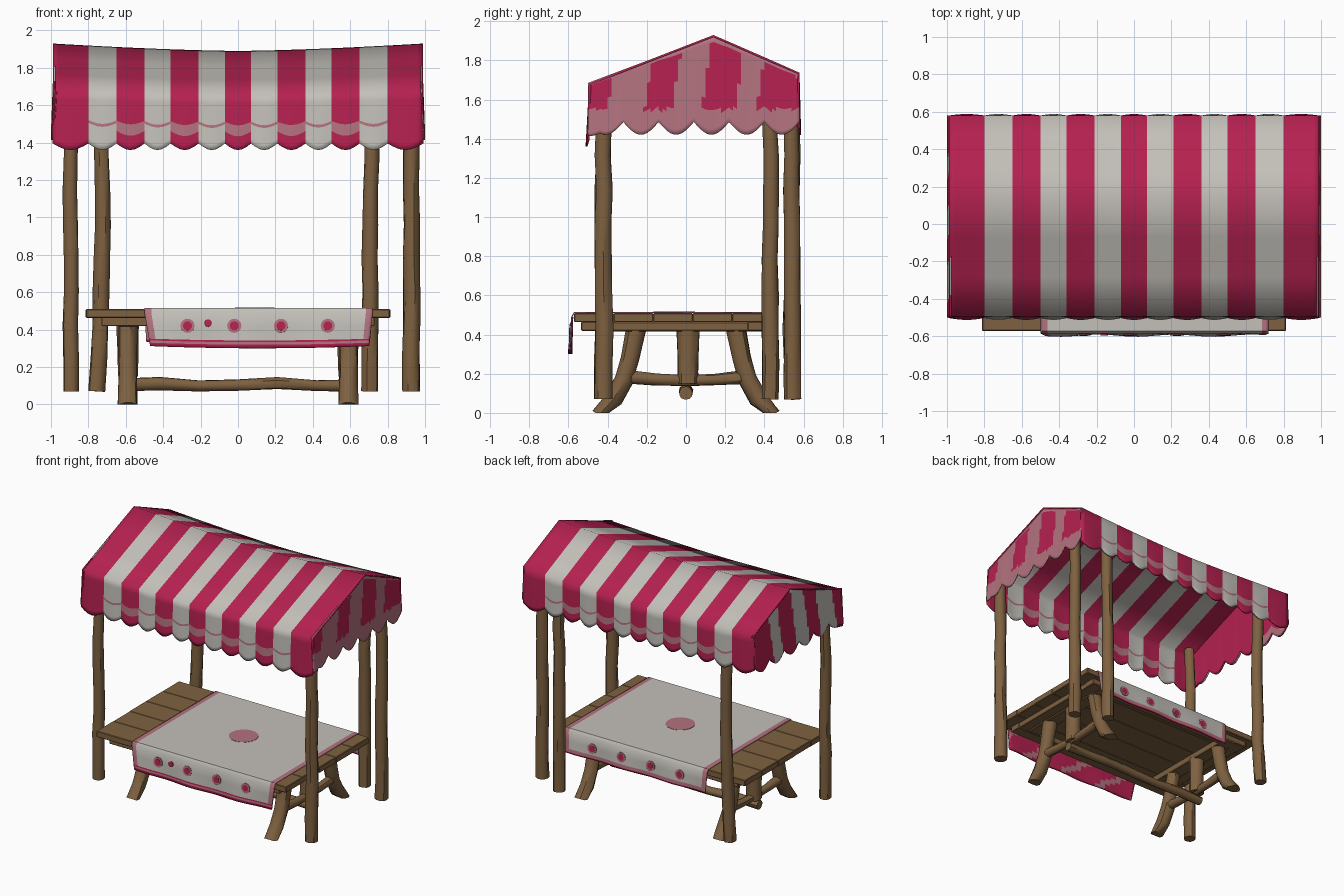
import bpy, bmesh, math, random
from mathutils import Vector, Matrix

random.seed(4)
cube = bpy.data.objects.get("Cube")
if cube:
    bpy.data.objects.remove(cube)


def material(name, rgb):
    m = bpy.data.materials.new(name)
    m.use_nodes = True
    m.diffuse_color = (*rgb, 1)
    m.node_tree.nodes["Principled BSDF"].inputs["Base Color"].default_value = (*rgb, 1)
    return m


WHITE, CRIMSON, PINK, WOOD = 0, 1, 2, 3
MATS = [material("off white cloth", (.55, .53, .49)),
        material("crimson cloth", (.46, .015, .08)),
        material("dusty pink cloth", (.45, .17, .21)),
        material("brown wood", (.21, .12, .052))]


def finish(name, bm, smooth=True, angle=40):
    me = bpy.data.meshes.new(name)
    bm.to_mesh(me)
    bm.free()
    for m in MATS:
        me.materials.append(m)
    ob = bpy.data.objects.new(name, me)
    bpy.context.collection.objects.link(ob)
    if smooth:
        bpy.ops.object.select_all(action='DESELECT')
        ob.select_set(True)
        bpy.context.view_layer.objects.active = ob
        bpy.ops.object.shade_smooth_by_angle(angle=math.radians(angle))
    return ob


def sheet(name, us, vs, point, color, thickness=.01, angle=40):
    """Cloth grid, coloured per face from its centre."""
    bm = bmesh.new()
    grid = [[bm.verts.new(point(u, v)) for v in vs] for u in us]
    for i in range(len(us) - 1):
        for j in range(len(vs) - 1):
            f = bm.faces.new((grid[i][j], grid[i + 1][j], grid[i + 1][j + 1], grid[i][j + 1]))
            f.material_index = color((us[i] + us[i + 1]) / 2, (vs[j] + vs[j + 1]) / 2,
                                     f.calc_center_median())
    mod = finish(name, bm, True, angle).modifiers.new("thickness", 'SOLIDIFY')
    mod.thickness = thickness
    mod.offset = 0


def log(name, points, radii, sides=10, rough=.06):
    """Slightly uneven round timber along a path, cut flat at the ground."""
    pts = [Vector(p) for p in points]
    bm = bmesh.new()
    rings = []
    for i, p in enumerate(pts):
        d = (pts[min(i + 1, len(pts) - 1)] - pts[max(i - 1, 0)]).normalized()
        a = d.orthogonal().normalized()
        if abs(d.z) > .5:
            a = (Vector((1, 0, 0)) - d * d.x).normalized()
        b = d.cross(a)
        ring = []
        for k in range(sides):
            t = 2 * math.pi * k / sides
            co = p + (a * math.cos(t) + b * math.sin(t)) * radii[i] * random.uniform(1 - rough, 1 + rough)
            co.z = max(co.z, 0)
            ring.append(bm.verts.new(co))
        rings.append(ring)
    for r, s in zip(rings, rings[1:]):
        for k in range(sides):
            n = (k + 1) % sides
            bm.faces.new((r[k], r[n], s[n], s[k]))
    bm.faces.new(rings[0][::-1])
    bm.faces.new(rings[-1])
    for f in bm.faces:
        f.material_index = WOOD
    finish(name, bm)


def board(name, centre, size):
    bm = bmesh.new()
    bmesh.ops.create_cube(bm, size=1, matrix=Matrix.Translation(centre) @ Matrix.Diagonal((*size, 1)))
    bmesh.ops.bevel(bm, geom=bm.edges[:], offset=.004, segments=1, affect='EDGES')
    for f in bm.faces:
        f.material_index = WOOD
    finish(name, bm, False)


def lerp_path(path, t):
    i = min(int(t), len(path) - 2)
    return Vector(path[i]).lerp(Vector(path[i + 1]), t - i)


# Striped canopy: scalloped valances, eaves and a sagging ridge
EDGES = [.07, .21, .36, .50, .65, .80, .99]
bounds = [-e for e in EDGES[::-1]] + EDGES
columns = [a + (b - a) * k / 6 for a, b in zip(bounds, bounds[1:]) for k in range(6)] + [bounds[-1]]


def stripe(x):
    return CRIMSON if sum(abs(x) > e for e in EDGES) % 2 == 0 else WHITE


def lobe(x):
    for a, b in zip(bounds, bounds[1:]):
        if a <= x <= b:
            return math.sin(math.pi * (x - a) / (b - a))
    return 0


def roof_point(x, v):
    sag = .04 * (1 - abs(x) ** 1.5)
    s = lobe(x)
    path = [(x, -.498 - .01 * s, 1.395 - .035 * s), (x, -.49, 1.68 - .7 * sag),
            (x, .14, 1.925 - sag), (x, .575, 1.735 - sag), (x, .575 + .008 * s, 1.46 - .04 * s)]
    return lerp_path(path, v)


def roof_color(x, v, c):
    if stripe(x) == WHITE and (.4 < v < .45 or 3.6 < v < 3.65):
        return PINK
    if stripe(x) == CRIMSON and abs(x) < .7 and (.25 < v < .45 or 3.6 < v < 3.78):
        return PINK
    return stripe(x)


rows = [0, .1, .25, .4, .45, .65, .85, 1, 1.33, 1.67, 2, 2.33, 2.67, 3, 3.2, 3.4, 3.6, 3.65, 3.78, 3.9, 4]
sheet("canopy_roof", columns, rows, roof_point, roof_color, angle=80)


# Gable ends with hanging scallops
def gable_top(y):
    if y < .14:
        return 1.685 + .24 * (y + .5) / .64
    return 1.925 - .19 * (y - .14) / .44


def gable_color(y, v, c):
    s = y - .15 * (c.z - 1.62)
    banded = s < -.39 or -.2 < s < -.06 or .09 < s < .26 or s > .37
    if c.x < 0:
        return CRIMSON if banded else WHITE
    return CRIMSON if banded and 1.55 < c.z < gable_top(y) - .025 else PINK


def gable_point(side, inset=0):
    def place(y, v):
        low = 1.485 - .065 * abs(math.sin(math.pi * (y + .5) / .18))
        if y < -.44:
            low -= 1.2 * (-.44 - y)
        top = gable_top(y) - inset
        return Vector((side * (.995 - .015 * v - inset), y, low + (top - low) * v))
    return place


ys = [-.5 + .02 * k for k in range(55)]
vs = [k / 16 for k in range(17)]
sheet("left_gable", ys, vs, gable_point(1), gable_color, .008)
sheet("right_gable", ys, vs, gable_point(-1), gable_color, .008)
sheet("right_gable_lining", ys, vs, gable_point(-1, .01),
      lambda y, v, c: PINK if v < .2 and y > .2 else CRIMSON, .004)

# Five upright poles: x at base, middle and top, then depth and radius
POLES = {"front_right_pole": (-.89, -.895, -.89, -.425, .043),
         "front_left_pole": (.925, .93, .925, -.42, .047),
         "back_right_pole": (-.755, -.725, -.74, .54, .045),
         "back_left_inner_pole": (.705, .705, .72, .54, .045),
         "back_left_outer_pole": (.925, .93, .925, .43, .046)}
for name, (a, b, c, y, r) in POLES.items():
    pts, rad = [], []
    for k in range(10):
        t = k / 9
        x = a * (1 - t) * (1 - 2 * t) + 4 * b * t * (1 - t) + c * t * (2 * t - 1)
        pts.append((x + random.uniform(-.004, .004), y + random.uniform(-.005, .005), .07 + 1.6 * t))
        rad.append(r - .006 * t)
    log(name, pts, rad)

# Table top planks with a frame of beams beneath
for k in range(5):
    trim = random.uniform(0, .012)
    board("table_plank", (0, -.47 + .202 * k, .486), (1.63 - trim, .203, .046))
for y in (-.49, .36):
    board("table_long_beam", (0, y, .442), (1.46, .09, .046))
for x in (-.685, .685):
    board("table_end_beam", (x, -.065, .442), (.08, .86, .044))

# Trestles with splayed legs, cross rail and centre strut
for x in (-.59, .59):
    board("trestle_head", (x, -.02, .44), (.1, .84, .05))
    for s in (-1, 1):
        log("trestle_leg", [(x, s * y, z) for y, z in
                            ((.435, -.02), (.37, .07), (.315, .17), (.285, .28), (.255, .43))],
            [.052, .05, .049, .049, .052])
    log("trestle_rail", [(x, y, z) for y, z in ((-.32, .185), (-.15, .17), (0, .165), (.15, .17), (.32, .185))],
        [.036, .03, .028, .03, .036])
    log("trestle_strut", [(x, .01, .15), (x, .01, .28), (x, .01, .43)], [.055, .055, .06])
log("long_stretcher", [(-.63 + .21 * k, 0, .105 + .008 * math.sin(2 * k)) for k in range(7)],
    [.034, .036, .03, .031, .033, .03, .034])


# Table cloth draped over both long edges, with a lining behind the front drop
def cloth_point(u, v):
    x = .11 + .61 * u
    wave = .006 * math.sin(9 * u)
    path = [(x * .96 + .01, -.594 + wave, .3 + .012 * u * u), (x, -.583, .49), (x, -.57, .513),
            (x, .44, .513), (x, .455, .49), (x * .98, .465 + wave, .335)]
    return lerp_path(path, v)


def cloth_color(u, v, c):
    if v < .1 or v > 4.93 or .17 < v < .22:
        return CRIMSON
    if abs(u) > .94 or v < .17 or v > 4.78:
        return PINK
    return WHITE


def lining_color(u, v, c):
    return PINK if math.sin(11 * u + 5 * v) > .75 else CRIMSON


us = [-1, -.97, -.94] + [-.94 + 1.88 * k / 24 for k in range(1, 24)] + [.94, .97, 1]
vs = [0, .1, .17, .22, .6, 1, 2, 2.33, 2.67, 3, 4, 4.4, 4.78, 4.93, 5]
sheet("table_cloth", us, vs, cloth_point, cloth_color, .006)
sheet("table_cloth_lining", us, [k / 8 for k in range(9)],
      lambda u, v: cloth_point(u, v) + Vector((0, .006, 0)), lining_color, .003)


# Round spots on the cloth
def spot(name, centre, radius, color, tilt=0):
    bm = bmesh.new()
    bmesh.ops.create_cone(bm, cap_ends=True, segments=16, radius1=radius, radius2=radius, depth=.006,
                          matrix=Matrix.Translation(centre) @ Matrix.Rotation(tilt, 4, 'X'))
    for f in bm.faces:
        f.material_index = color
    finish(name, bm, False)


spot("centre_spot", (.09, -.06, .515), .105, PINK)
for x in (-.27, -.02, .23, .48):
    for y, z, tilt in ((-.592, .42, math.pi / 2 - .06), (.464, .42, math.pi / 2 + .06)):
        spot("hem_spot", (x, y, z), .038, PINK, tilt)
        spot("hem_spot_centre", (x, y * 1.003, z), .024, CRIMSON, tilt)
spot("small_spot", (-.16, -.593, .435), .02, CRIMSON, math.pi / 2 - .06)
